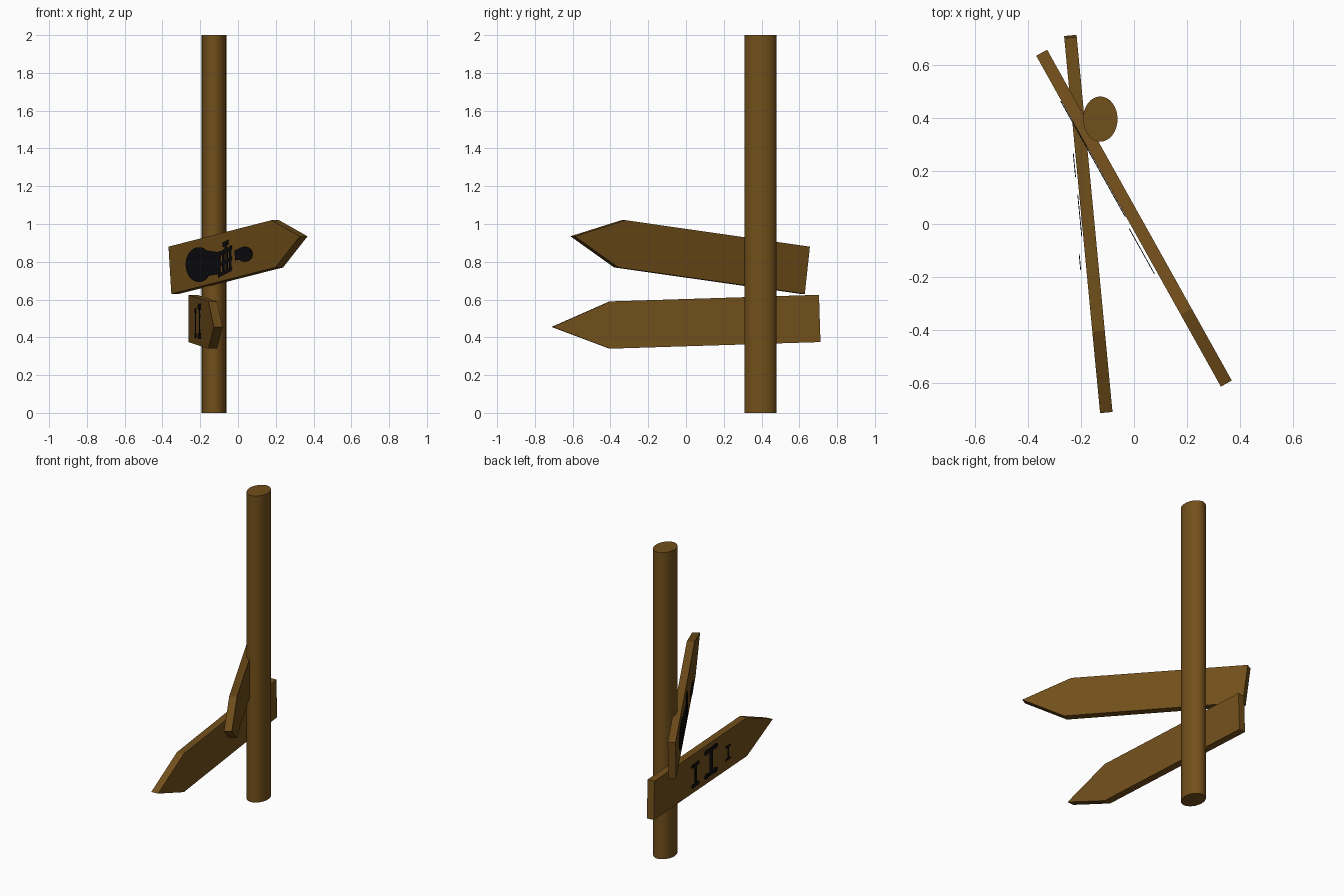
import bpy, bmesh, math
from mathutils import Vector

if "Cube" in bpy.data.objects:
    bpy.data.objects.remove(bpy.data.objects["Cube"])


def material(name, rgb):
    m = bpy.data.materials.new(name)
    m.diffuse_color = (*rgb, 1)
    m.use_nodes = True
    m.node_tree.nodes["Principled BSDF"].inputs["Base Color"].default_value = m.diffuse_color
    return m


wood = material("wood", (0.17, 0.08, 0.011))
paint = material("paint", (0.004, 0.004, 0.005))


def plates(name, shapes, origin, direction, near, far, mat):
    """Extrude flat (u, z) outlines between two offsets from a vertical plane."""
    d = Vector((*direction, 0)).normalized()
    n = Vector((d.y, -d.x, 0))          # painted side of the sign
    bm = bmesh.new()
    for outline in shapes:
        rings = []
        for off in (near, far):
            rings.append([bm.verts.new(Vector((*origin, 0)) + d * u + n * off + Vector((0, 0, z)))
                          for u, z in outline])
        a, b = rings
        bm.faces.new(a)
        bm.faces.new(b[::-1])
        for i in range(len(a)):
            j = (i + 1) % len(a)
            bm.faces.new((a[i], b[i], b[j], a[j]))
    bmesh.ops.recalc_face_normals(bm, faces=bm.faces)
    me = bpy.data.meshes.new(name)
    bm.to_mesh(me)
    bm.free()
    me.materials.append(mat)
    ob = bpy.data.objects.new(name, me)
    bpy.context.collection.objects.link(ob)
    return ob


def disc(u, z, ru, rz, a0=0, a1=360, steps=20):
    full = a1 - a0 == 360
    count = steps if full else steps + 1
    angles = [math.radians(a0 + (a1 - a0) * i / steps) for i in range(count)]
    return [(u + ru * math.cos(a), z + rz * math.sin(a)) for a in angles]


def bar(u, z, w, h, lean=0.0):
    return [(u - w / 2, z - h / 2 - lean * w / 2), (u + w / 2, z - h / 2 + lean * w / 2),
            (u + w / 2, z + h / 2 + lean * w / 2), (u - w / 2, z + h / 2 - lean * w / 2)]


# Post with oval section
bpy.ops.mesh.primitive_cylinder_add(vertices=32, radius=1, depth=2, end_fill_type='TRIFAN',
                                    location=(-0.127, 0.395, 1))
post = bpy.context.object
post.name = "post"
post.scale = (0.065, 0.085, 1)
bpy.ops.object.transform_apply(location=False, rotation=False, scale=True)
bpy.ops.object.shade_smooth_by_angle(angle=math.radians(40))
post.data.materials.append(wood)

# Arrow boards
HALF = 0.0235
upper = ((0.0, 0.022), (0.695, -1.245))
lower = ((-0.172, 0.0), (0.135, -1.415))
plates("upper_board", [[(-0.713, 0.88), (-0.682, 0.63), (0.448, 0.77), (0.713, 0.935), (0.404, 1.02)]],
       *upper, -HALF, HALF, wood)
plates("lower_board", [[(-0.705, 0.625), (-0.713, 0.375), (0.405, 0.34), (0.713, 0.455), (0.405, 0.59)]],
       *lower, -HALF, HALF, wood)

# Painted marks on the upper board: large pear, slatted basket, small pear
pear = disc(-0.38, 0.785, 0.14, 0.092, 55, 320) + [(-0.17, 0.735), (-0.165, 0.85)]
plates("large_painted_blob", [pear], *upper, HALF + 0.001, HALF + 0.004, paint)
basket = [bar(-0.155 + 0.04 * i, 0.795 + 0.01 * i, 0.022, 0.12, 0.25) for i in range(4)]
basket += [bar(-0.095, z, 0.15, 0.018, 0.25) for z in (0.745, 0.80, 0.855)]
basket += [bar(-0.09, 0.88, 0.02, 0.045, 0.25), bar(-0.09, 0.897, 0.06, 0.025, 0.25)]
plates("painted_basket", basket, *upper, HALF + 0.001, HALF + 0.004, paint)
small = disc(0.135, 0.84, 0.085, 0.04, -130, 130) + [(0.025, 0.862), (0.035, 0.808)]
plates("small_painted_blob", [small], *upper, HALF + 0.01, HALF + 0.013, paint)


# Painted bone-like marks on the lower board
def bone(name, u, z, w, h, gap):
    t = h * 0.18
    shapes = [bar(u, z, w * 0.25, h * 0.85)]
    for s in (-1, 1):
        shapes.append(bar(u, z + s * (h / 2 - t / 2), w * 0.7, t * 0.7))
        shapes += [disc(u + k * w * 0.32, z + s * (h / 2 - t / 2), w * 0.18, t / 2, steps=12)
                   for k in (-1, 1)]
    plates(name, shapes, *lower, HALF + gap, HALF + gap + 0.003, paint)


bone("left_painted_bone", -0.225, 0.475, 0.09, 0.16, 0.006)
bone("middle_painted_bone", -0.035, 0.485, 0.16, 0.19, 0.004)
bone("right_painted_bone", 0.14, 0.475, 0.06, 0.10, 0.02)
